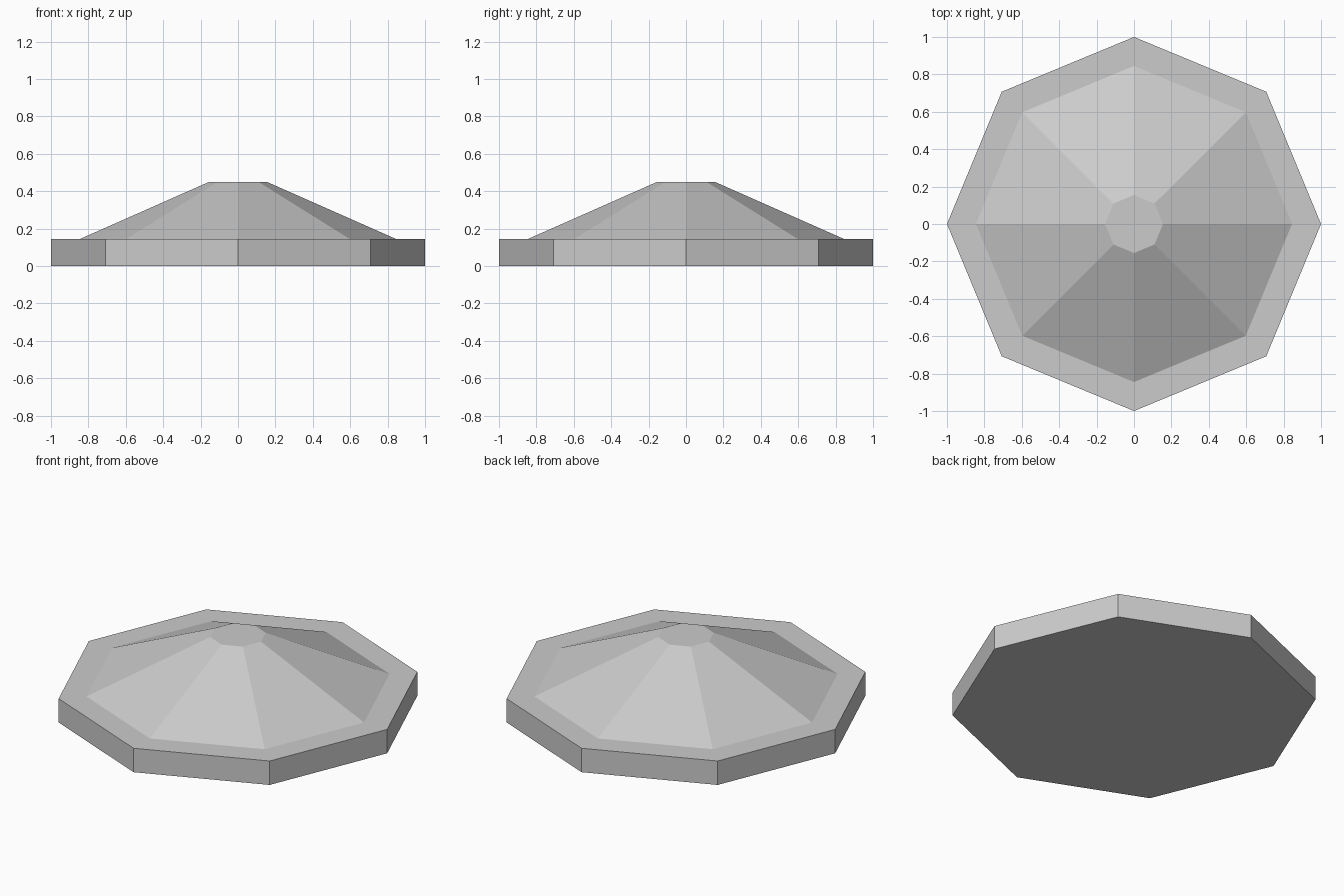
import bpy, bmesh
from math import cos, sin, pi

if "Cube" in bpy.data.objects:
    bpy.data.objects.remove(bpy.data.objects["Cube"])

SIDES = 8


def octagonal_lathe(name, profile):
    """Stack octagonal rings given as (radius, height) and cap both ends."""
    bm = bmesh.new()
    rings = [[bm.verts.new((r * cos(2 * pi * i / SIDES), r * sin(2 * pi * i / SIDES), z))
              for i in range(SIDES)] for r, z in profile]
    for low, high in zip(rings, rings[1:]):
        for i in range(SIDES):
            j = (i + 1) % SIDES
            bm.faces.new((low[i], low[j], high[j], high[i]))
    bm.faces.new(rings[0][::-1])
    bm.faces.new(rings[-1])
    mesh = bpy.data.meshes.new(name)
    bm.to_mesh(mesh)
    bm.free()
    obj = bpy.data.objects.new(name, mesh)
    bpy.context.collection.objects.link(obj)
    return obj


# Flat slab, ledge, sloping roof and small flat top
octagonal_lathe("octagonal_cap", [(1.0, 0.0), (1.0, 0.145), (0.845, 0.145), (0.155, 0.45)])
